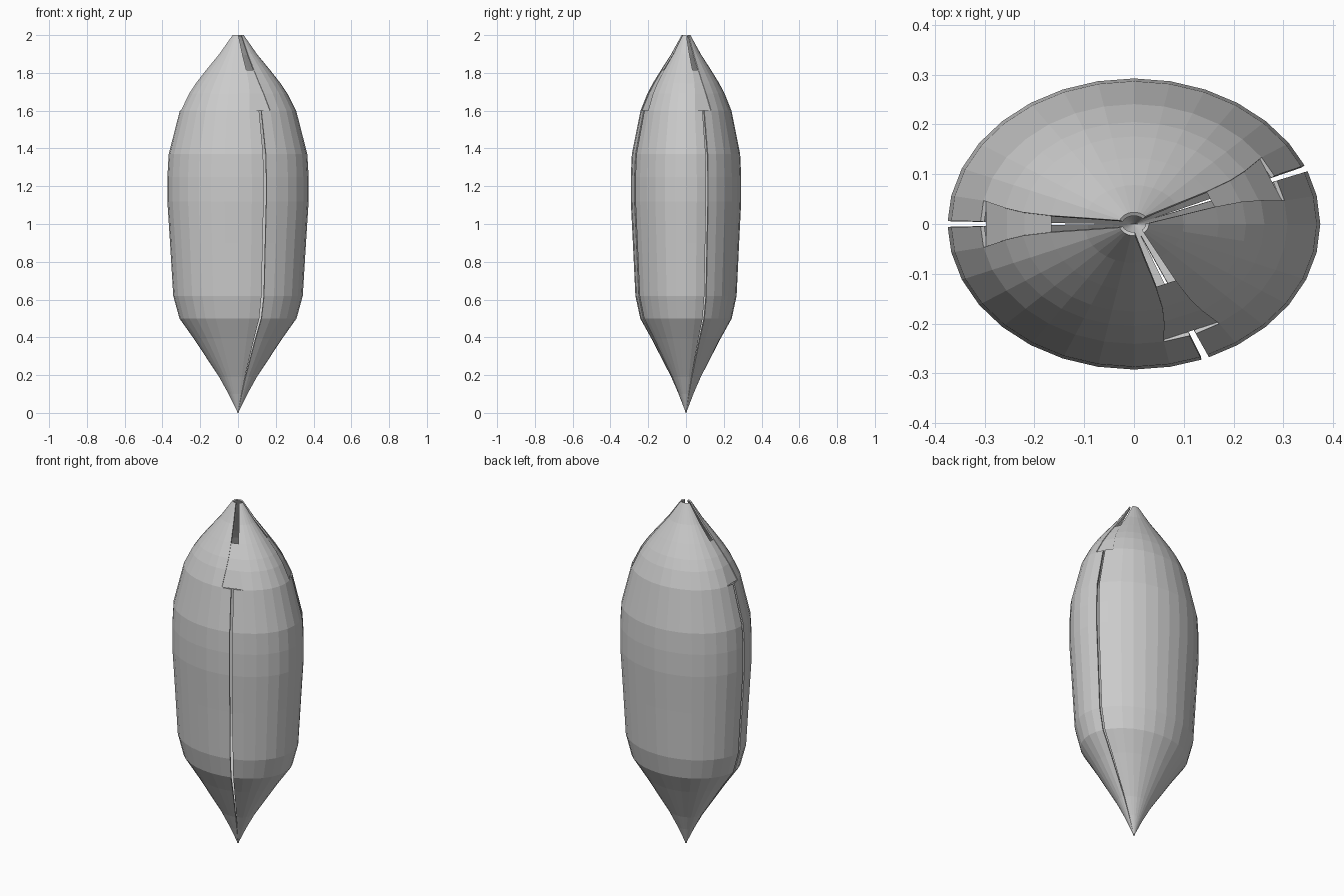
import bpy, bmesh, math

if "Cube" in bpy.data.objects:
    bpy.data.objects.remove(bpy.data.objects["Cube"])

RATIO = 0.293 / 0.375            # oval cross-section
SEG = 32
# profile: (half width in x, height)
PROFILE = [(0.001, 0), (0.05, 0.1), (0.1, 0.19), (0.232, 0.39), (0.31, 0.5),
           (0.343, 0.62), (0.36, 0.9), (0.374, 1.12), (0.374, 1.25), (0.367, 1.37),
           (0.308, 1.6), (0.262, 1.69), (0.225, 1.745), (0.17, 1.815), (0.1, 1.9), (0.03, 2.0)]
SPLIT = 10                       # ring where the pod starts to gape
GAPE = [1.0, 0.8, 0.68, 0.65, 0.8, 1.6]   # half opening per ring above, in segments
SLIT = 0.11                      # half width of the thin seam, in segments


def point(r, z, column):
    a = column * 2 * math.pi / SEG
    return (r * math.cos(a), r * RATIO * math.sin(a), z)


def make_object(name, grid, skip):
    """Quad grid of points, leaving out the cells for which skip is true."""
    bm = bmesh.new()
    vs = [[bm.verts.new(p) for p in row] for row in grid]
    for i in range(len(vs) - 1):
        for j in range(len(vs[0]) - 1):
            if not skip(i, j):
                bm.faces.new((vs[i][j], vs[i][j + 1], vs[i + 1][j + 1], vs[i + 1][j]))
    bmesh.ops.delete(bm, geom=[v for v in bm.verts if not v.link_faces], context='VERTS')
    me = bpy.data.meshes.new(name)
    bm.to_mesh(me)
    bm.free()
    ob = bpy.data.objects.new(name, me)
    bpy.context.collection.objects.link(ob)
    return ob


# three valves of the pod wall, separated by thin seams that gape at the top
seams = [2, 16, 26, 34]
for k in range(3):
    a, b = seams[k], seams[k + 1]
    grid = []
    for i, (r, z) in enumerate(PROFILE):
        cols = [a + SLIT] + list(range(a + 1, b)) + [b - SLIT]
        if i >= SPLIT:
            g = GAPE[i - SPLIT]
            cols[1], cols[-2] = a + g, b - g
            if g > 1:            # keep columns in order near the tip
                cols[2], cols[-3] = max(a + 2, a + g + 0.2), min(b - 2, b - g - 0.2)
        grid.append([point(r, z, c) for c in cols])
    n = len(grid[0])
    valve = make_object(f"pod_valve_{k + 1}", grid,
                        lambda i, j: i >= SPLIT and j in (0, n - 2))
    m = valve.modifiers.new("thickness", 'SOLIDIFY')
    m.thickness = 0.008
    m.offset = -1

# flat webs closing the lower part of each gape
for k in range(3):
    grid = []
    for i in range(SPLIT, SPLIT + 4):
        r, z = PROFILE[i]
        g = GAPE[i - SPLIT]
        grid.append([point(r * 0.985, z, seams[k] - g), point(r * 0.985, z, seams[k] + g)])
    make_object(f"seam_web_{k + 1}", grid, lambda i, j: False)
